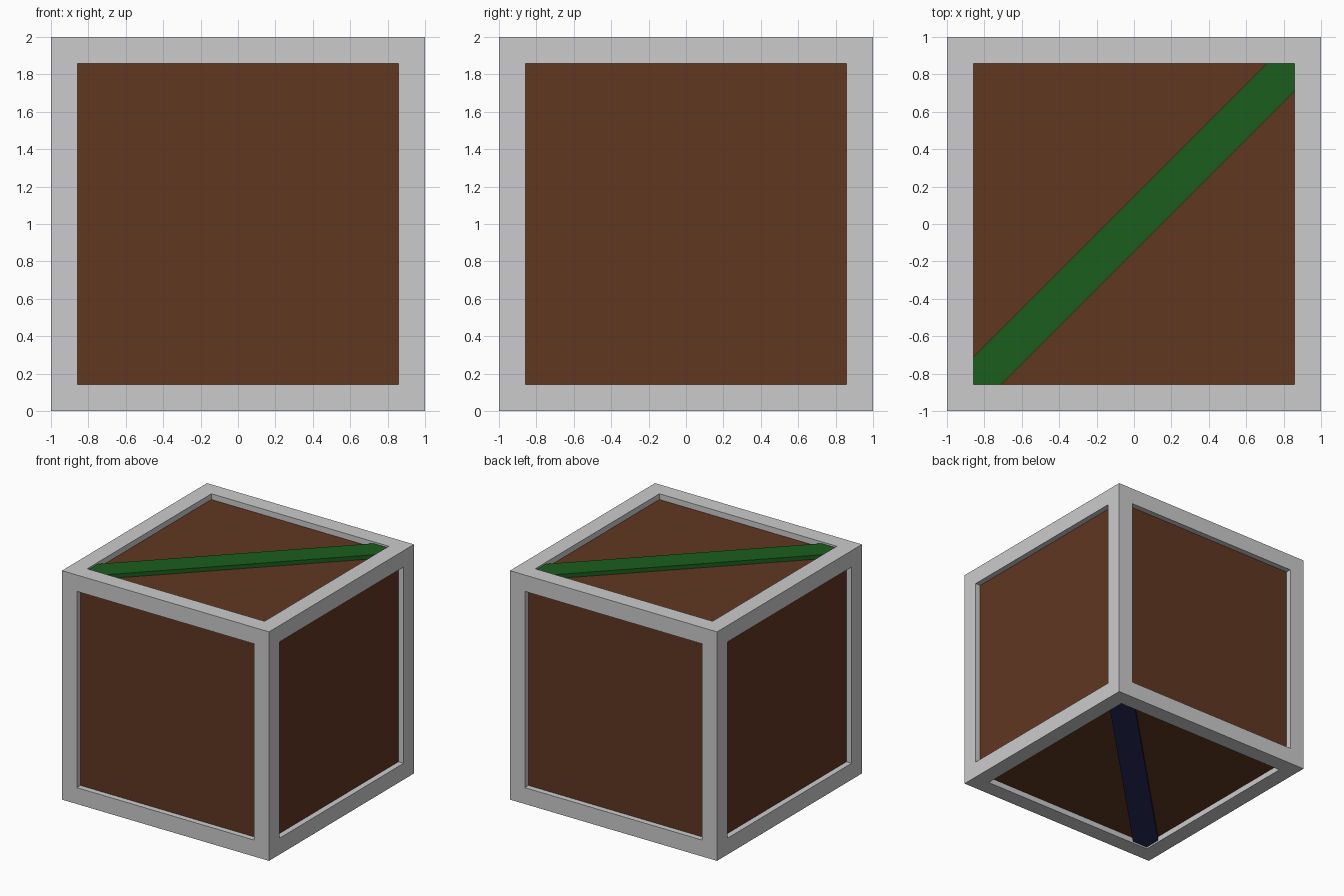
import bpy, bmesh

if "Cube" in bpy.data.objects:
    bpy.data.objects.remove(bpy.data.objects["Cube"])

BEAM = 0.143            # frame beam width
IN = 1 - BEAM           # half size of the openings
PANEL = 0.95            # half size of the recessed panel box
BAR_TOP = 0.985         # how far the braces reach from the centre
OFF = 0.148             # brace half width measured along an edge


def material(name, rgb):
    m = bpy.data.materials.new(name)
    m.diffuse_color = (*rgb, 1)
    m.use_nodes = True
    m.node_tree.nodes["Principled BSDF"].inputs["Base Color"].default_value = m.diffuse_color
    return m


def finish(name, bm, mat=None):
    bmesh.ops.recalc_face_normals(bm, faces=bm.faces)
    bmesh.ops.translate(bm, verts=bm.verts, vec=(0, 0, 1))
    me = bpy.data.meshes.new(name)
    bm.to_mesh(me)
    bm.free()
    if mat:
        me.materials.append(mat)
    ob = bpy.data.objects.new(name, me)
    bpy.context.collection.objects.link(ob)
    return ob


# Frame: inset every side, push the openings in by one beam, weld into 12 beams
bm = bmesh.new()
bmesh.ops.create_cube(bm, size=2)
sides = list(bm.faces)
bmesh.ops.inset_individual(bm, faces=sides, thickness=BEAM, use_even_offset=True)
caps = bmesh.ops.extrude_discrete_faces(bm, faces=sides)["faces"]
for f in caps:
    f.normal_update()
    bmesh.ops.translate(bm, verts=f.verts, vec=-f.normal * BEAM)
bmesh.ops.delete(bm, geom=caps, context='FACES_ONLY')
bmesh.ops.remove_doubles(bm, verts=bm.verts, dist=0.001)
finish("crate_frame", bm)

# Recessed wooden panels as one box
wood = material("wood_brown", (0.117, 0.038, 0.0155))
bm = bmesh.new()
bmesh.ops.create_cube(bm, size=2 * PANEL)
finish("crate_panels", bm, wood)


# Diagonal braces on the top and the bottom, mitred into the frame corners
def brace(name, side, mat):
    half = [(IN - OFF, IN), (-IN, OFF - IN), (-IN, -IN)]
    outline = half + [(-x, -y) for x, y in half]
    bm = bmesh.new()
    base = bm.faces.new([bm.verts.new((x, y, side * (PANEL - 0.03))) for x, y in outline])
    new = bmesh.ops.extrude_face_region(bm, geom=[base])["geom"]
    for v in new:
        if isinstance(v, bmesh.types.BMVert):
            v.co.z = side * BAR_TOP
    finish(name, bm, mat)


brace("top_brace", 1, material("brace_green", (0.0105, 0.11, 0.0125)))
brace("bottom_brace", -1, material("brace_navy", (0.025, 0.0225, 0.109)))
